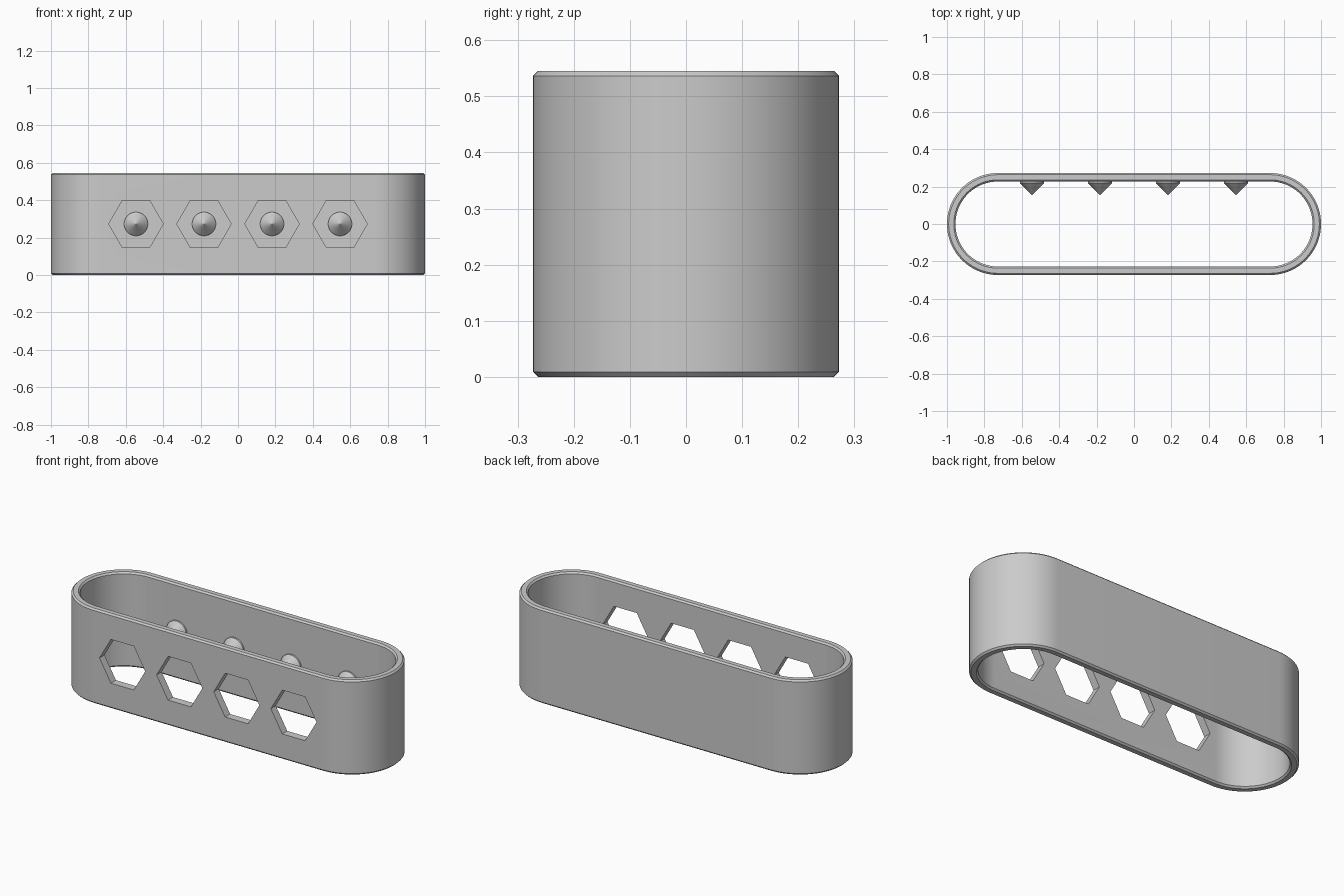
import bpy
import bmesh
from math import cos, sin, pi, radians

if "Cube" in bpy.data.objects:
    bpy.data.objects.remove(bpy.data.objects["Cube"], do_unlink=True)

U = 1 / 110            # design unit
LENGTH, HEIGHT, RADIUS, WALL, CHAMFER = 220, 60, 30, 5, 1
HOLE_X = [-60, -20, 20, 60]
ARC = 40               # segments in each rounded end

grey = bpy.data.materials.new("grey plastic")
grey.use_nodes = True
grey.diffuse_color = (0.6, 0.6, 0.6, 1)
grey.node_tree.nodes["Principled BSDF"].inputs["Base Color"].default_value = (0.6, 0.6, 0.6, 1)


def stadium(r, z):
    """Ring with two rounded ends, at height z."""
    half = LENGTH / 2 - RADIUS
    ring = []
    for side in (1, -1):
        for i in range(ARC + 1):
            a = -pi / 2 + pi * i / ARC
            ring.append((side * (half + r * cos(a)), side * r * sin(a), z))
    return ring


def circle(r, x, y, sides):
    """Ring in the upright plane facing the front, with a corner on +x."""
    return [(x + r * cos(2 * pi * i / sides), y, HEIGHT / 2 + r * sin(2 * pi * i / sides))
            for i in range(sides)]


def loft(name, rings, closed=False):
    """Skin consecutive rings; either close the loop of rings or cap the ends."""
    bm = bmesh.new()
    loops = [[bm.verts.new([c * U for c in p]) for p in ring] for ring in rings]
    pairs = list(zip(loops, loops[1:]))
    if closed:
        pairs.append((loops[-1], loops[0]))
    else:
        bm.faces.new(loops[0])
        bm.faces.new(loops[-1])
    for a, b in pairs:
        n = len(a)
        for i in range(n):
            j = (i + 1) % n
            bm.faces.new((a[i], a[j], b[j], b[i]))
    bmesh.ops.remove_doubles(bm, verts=bm.verts, dist=1e-5)
    bmesh.ops.recalc_face_normals(bm, faces=bm.faces)
    mesh = bpy.data.meshes.new(name)
    bm.to_mesh(mesh)
    bm.free()
    mesh.materials.append(grey)
    obj = bpy.data.objects.new(name, mesh)
    bpy.context.collection.objects.link(obj)
    return obj


def activate(obj):
    bpy.ops.object.select_all(action='DESELECT')
    obj.select_set(True)
    bpy.context.view_layer.objects.active = obj


# Chamfered wall cross-section, swept round the stadium outline
inner = RADIUS - WALL
section = [(RADIUS - CHAMFER, 0), (RADIUS, CHAMFER),
           (RADIUS, HEIGHT - CHAMFER), (RADIUS - CHAMFER, HEIGHT),
           (inner + CHAMFER, HEIGHT), (inner, HEIGHT - CHAMFER),
           (inner, CHAMFER), (inner + CHAMFER, 0)]
shell = loft("band_shell", [stadium(r, z) for r, z in section], closed=True)

# Hexagonal openings through the front wall
for x in HOLE_X:
    cutter = loft("hex_cutter", [circle(16, x, y, 6) for y in (-RADIUS - 5, -inner + 5)])
    cutter.hide_render = True
    mod = shell.modifiers.new("hex_hole", 'BOOLEAN')
    mod.operation = 'DIFFERENCE'
    mod.solver = 'EXACT'
    mod.object = cutter
    activate(shell)
    bpy.ops.object.modifier_apply(modifier=mod.name)
    bpy.data.objects.remove(cutter, do_unlink=True)
bpy.ops.object.shade_smooth_by_angle(angle=radians(30))

# Pointed studs on the inside of the back wall, one behind each opening
for i, x in enumerate(HOLE_X):
    stud = loft(f"cone_stud_{i + 1}",
                [circle(7, x, inner + 1, 48), circle(7, x, inner - 1, 48),
                 circle(0.05, x, inner - 8, 48)])
    activate(stud)
    bpy.ops.object.shade_smooth_by_angle(angle=radians(30))
